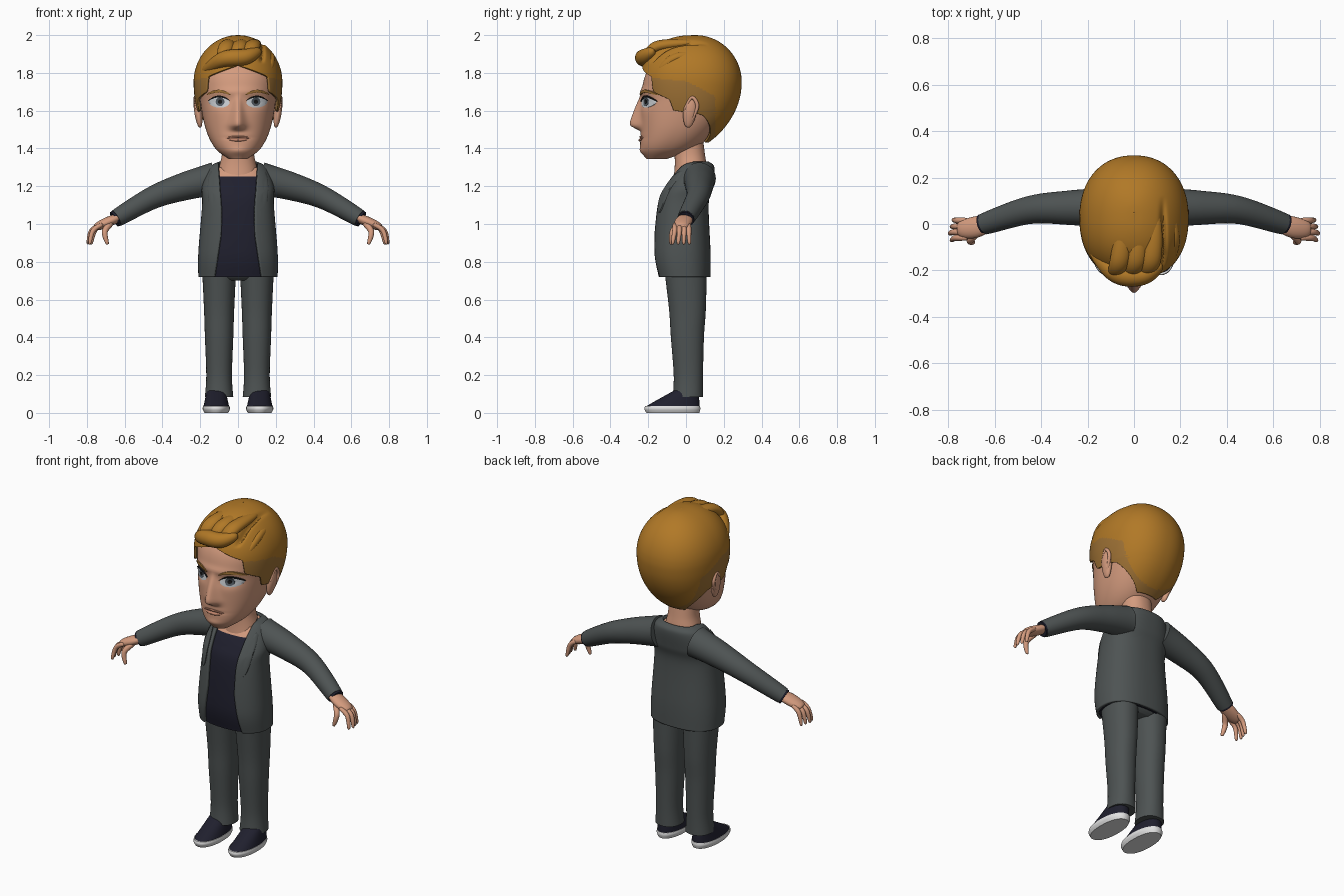
import bpy, bmesh, math
from mathutils import Vector
from mathutils.bvhtree import BVHTree

if "Cube" in bpy.data.objects:
    bpy.data.objects.remove(bpy.data.objects["Cube"])


def material(name, *rgb):
    mat = bpy.data.materials.new(name)
    mat.use_nodes = True
    mat.diffuse_color = (*rgb, 1)
    mat.node_tree.nodes["Principled BSDF"].inputs["Base Color"].default_value = (*rgb, 1)
    return mat


skin = material("skin", .66, .33, .21)
lip = material("lip", .5, .22, .14)
hair = material("hair", .44, .19, .02)
cropped_hair = material("cropped hair", .34, .165, .035)
cloth = material("grey cloth", .076, .087, .087)
navy = material("navy", .014, .014, .027)
white = material("sole white", .76, .76, .76)
eye_white = material("eye white", .62, .65, .68)
iris_grey = material("iris grey", .09, .11, .13)
black = material("black", .01, .01, .01)


def clip(value):
    return max(0, min(1, value))


def bell(value, middle, width):
    return math.exp(-((value - middle) / width) ** 2)


def spline(points, count):
    """Catmull-Rom samples through tuples of any length."""
    spans, samples = len(points) - 1, []
    for k in range(count):
        u = spans * k / (count - 1)
        i = min(int(u), spans - 1)
        f = u - i
        before, start = points[max(0, i - 1)], points[i]
        end, after = points[i + 1], points[min(spans, i + 2)]
        samples.append([b + f / 2 * (c - a + f * (2*a - 5*b + 4*c - d + f * (3*(b - c) + d - a)))
                        for a, b, c, d in zip(before, start, end, after)])
    return samples


def skinned(name, rings, mats, rule=None, wrap=True, caps=(True, True), mirror=False, solid=0):
    """Join rings of points into a smooth object and return a search tree of it."""
    bm = bmesh.new()
    rows = [[bm.verts.new(p) for p in ring] for ring in rings]
    size = len(rows[0])
    for low, high in zip(rows, rows[1:]):
        for j in range(size if wrap else size - 1):
            k = (j + 1) % size
            bm.faces.new((low[j], low[k], high[k], high[j]))
    if caps[0]:
        bm.faces.new(rows[0][::-1])
    if caps[1]:
        bm.faces.new(rows[-1])
    bmesh.ops.remove_doubles(bm, verts=bm.verts, dist=.00001)
    for face in bm.faces:
        face.smooth = True
        if rule:
            face.material_index = int(rule(face.calc_center_median()))
    tree = BVHTree.FromBMesh(bm)
    mesh = bpy.data.meshes.new(name)
    bm.to_mesh(mesh)
    bm.free()
    mesh.set_sharp_from_angle(angle=math.radians(50))
    for mat in mats:
        mesh.materials.append(mat)
    obj = bpy.data.objects.new(name, mesh)
    bpy.context.collection.objects.link(obj)
    if solid:
        modifier = obj.modifiers.new("thickness", "SOLIDIFY")
        modifier.thickness, modifier.offset = solid, -1
    if mirror:
        obj.modifiers.new("mirror", "MIRROR")
    return tree


def loft(name, table, mats, power=2.2, rings=40, segs=64, shift=0, gap=None, bend=None, **options):
    """Rows are height, half width, front y, back y; gap gives the angle left open in front."""
    def rounded(value):
        return math.copysign(abs(value) ** (2 / power), value)
    layers = []
    for z, half, front, back in spline(table, rings):
        half = max(half, .001)
        start = gap(z, half) if gap else 0
        layer = []
        for j in range(segs):
            turn = start + 2 * (math.pi - start) * j / (segs - 1 if gap else segs)
            p = Vector((shift + half * rounded(math.sin(turn)),
                        (front + back) / 2 - (back - front) / 2 * rounded(math.cos(turn)), z))
            layer.append(bend(p) if bend else p)
        layers.append(layer)
    caps = (False, False) if gap else (True, True)
    return skinned(name, layers, mats, wrap=not gap, caps=caps, **options)


def tube(name, path, mat, thick, thin, taper=0, wide=1, ref=(0, 1, 0), segs=20, rings=24, **options):
    """Tube whose radius runs from thick to thin; taper rounds off both ends."""
    points, layers = [Vector(p) for p in spline(path, rings)], []
    for i, p in enumerate(points):
        u = i / (rings - 1)
        radius = max(.0001, (thick + (thin - thick) * u) * abs(math.sin(math.pi * u)) ** taper)
        along = (points[min(i + 1, rings - 1)] - points[max(i - 1, 0)]).normalized()
        side = (Vector(ref) - along * along.dot(Vector(ref))).normalized()
        up = along.cross(side)
        turns = (2 * math.pi * j / segs for j in range(segs))
        layers.append([p + radius * (side * wide * math.cos(a) + up * math.sin(a)) for a in turns])
    skinned(name, layers, [mat], **options)


def plate(name, mat, base, x, z, width, height, arch=0, lean=0, lift=.004, bulge=0, mirror=True):
    """Thin oval or arched plate following the front of a base surface."""
    layers = []
    for scale, rise in ((1, -.003), (1, lift), (.8, lift), (.5, lift), (.02, lift)):
        layer = []
        for j in range(40):
            c, s = scale * math.cos(math.pi * j / 20), scale * math.sin(math.pi * j / 20)
            px, pz = x + width * c + lean * s, z + height * s + arch * (1 - c * c)
            hit = base.ray_cast(Vector((px, -2, pz)), Vector((0, 1, 0)))[0]
            layer.append((px, hit.y - rise - bulge * (1 - scale * scale), pz))
        layers.append(layer)
    skinned(name, layers, [mat], caps=(False, True), mirror=mirror)


# Head with sculpted nose, eye sockets, brow ridge, mouth crease and chin
def sculpt_face(p):
    x, z = p.x, p.z
    if p.y < 0:
        nose = .056 * clip((1.69 - z) / .15) * clip((z - 1.49) / .03)
        p.y -= nose * bell(x, 0, .018 + .02 * clip((1.66 - z) / .13))
        p.y += .015 * bell(abs(x), .095, .05) * bell(z, 1.645, .03)
        p.y -= .008 * bell(z, 1.7, .02) * bell(x, 0, .14)
        p.y += .006 * bell(z, 1.457, .008) * bell(x, 0, .06)
        p.y -= .008 * bell(z, 1.385, .02) * bell(x, 0, .05)
    return p


face = loft("head", [(1.345, .05, -.21, -.1), (1.4, .12, -.24, .05), (1.5, .17, -.24, .16),
                     (1.65, .2, -.24, .26), (1.8, .21, -.21, .26), (1.9, .13, -.12, .15),
                     (1.95, .02, 0, .06)], [skin], rings=100, segs=192, bend=sculpt_face)

# Face details
plate("eye", eye_white, face, .1, 1.645, .055, .029, lean=.005, bulge=.006)
plate("iris", iris_grey, face, .095, 1.647, .023, .023, lift=.01)
plate("pupil", black, face, .095, 1.647, .011, .011, lift=.012)
plate("upper_lash", black, face, .1, 1.65, .06, .005, arch=.025, lift=.009)
plate("eyebrow", cropped_hair, face, .103, 1.683, .065, .008, arch=.02, lift=.008)
plate("upper_lip", lip, face, 0, 1.455, .068, .006, arch=.006, bulge=.006, mirror=False)
plate("lower_lip", lip, face, 0, 1.45, .055, .009, arch=-.004, bulge=.007, mirror=False)

# Ears
tube("ear", [(.2, .01, 1.51), (.21, .02, 1.59), (.215, .03, 1.67)], skin, .018, .024,
     taper=.5, wide=1.7, mirror=True)
tube("ear_rim", [(.22, -.01, 1.6), (.225, .03, 1.67), (.225, .06, 1.62), (.21, .02, 1.53)],
     skin, .01, .01, taper=.3, ref=(1, 0, 0), segs=10, mirror=True)

# Hair cap: a dome that tucks in at the nape, open over the face, with a side parting
hairline = [(1.43, 150), (1.58, 105), (1.6, 72), (1.66, 67), (1.7, 44), (1.78, 41), (1.84, 0)]


def face_opening(z, half):
    for (low, first), (high, last) in zip(hairline, hairline[1:]):
        if z <= high:
            return math.radians(first + (last - first) * clip((z - low) / (high - low)))
    return 0


def dome_row(tilt):
    rise, reach = math.sin(tilt), max(0, math.cos(tilt))
    tuck = .09 * min(0, rise) ** 2
    return (1.75 + rise * (.25 if rise > 0 else .38), .235 * reach,
            .05 - .295 * reach ** .8, .05 + .245 * reach - tuck)


def part_hair(p):
    cut = bell(p.x, .125, .012) * clip((p.z - 1.85) / .05) * clip((.12 - p.y) / .15)
    return p + cut * Vector((0, .02, -.025))


def is_cropped(p):
    return p.y < .155 and p.z < 1.755 - .5 * max(0, p.y) - .1 * min(0, p.y)


loft("hair_cap", [dome_row(-1 + (1 + math.pi / 2) * k / 16) for k in range(17)],
     [hair, cropped_hair], rings=100, segs=160, rule=is_cropped, bend=part_hair,
     solid=.012, gap=face_opening)

# Swept quiff and combed locks
tube("quiff", [(.12, -.17, 1.92), (.04, -.22, 1.885), (-.08, -.21, 1.87), (-.19, -.1, 1.8)],
     hair, .045, .045, taper=.5)
for x in (.075, .01, -.06):
    tube("combed_lock", [(x - .03, -.22, 1.87), (x, -.15, 1.94), (x + .02, .05, 1.96)],
         hair, .03, .03, taper=.5, wide=1.4, ref=(1, 0, 0))
tube("side_lock", [(.165, -.15, 1.81), (.17, -.05, 1.88), (.15, .1, 1.9)], hair, .028, .025,
     taper=.5, ref=(1, 0, 0))

# Neck, shirt and bare upper chest
loft("neck", [(1.2, .12, -.07, .11), (1.3, .1, -.06, .11), (1.37, .085, -.06, .1),
              (1.45, .085, -.06, .09)], [skin], rings=16)
torso = [(.72, .21, -.16, .13), (.85, .21, -.18, .13), (1.1, .19, -.16, .12),
         (1.2, .19, -.12, .14), (1.3, .15, -.05, .15), (1.33, .1, -.01, .12)]
inner = [(z, half - .016, front + .016, back - .016) for z, half, front, back in torso[:-1]]
loft("shirt_and_chest", inner, [navy, skin], power=2.4, rings=90,
     rule=lambda p: p.z > 1.25 + .3 * max(0, abs(p.x) - .08))


# Open jacket with lapels
def coat_opening(z, half):
    width = .09 + .035 * clip((.95 - z) / .23) + .015 * clip((z - 1.1) / .2)
    return math.asin(min(.98, width / half) ** 1.2)


coat = loft("jacket", torso, [cloth], power=2.4, rings=60, segs=90, solid=.014, gap=coat_opening)
plate("lapel", cloth, coat, .135, 1.17, .025, .11, lean=.005, lift=.007)

# Sleeves and cuffs
tube("sleeve", [(.12, .07, 1.24), (.28, .07, 1.2), (.45, .06, 1.14), (.645, 0, 1.03)],
     cloth, .088, .046, segs=32, mirror=True)
tube("shirt_cuff", [(.62, .01, 1.045), (.655, 0, 1.025)], navy, .044, .043, rings=4, mirror=True)

# Hands
tube("palm", [(.62, .005, 1.04), (.69, -.015, 1.01), (.76, -.025, .98)], skin, .028, .026,
     taper=.3, wide=1.7, mirror=True)
for k, finger in enumerate(("little", "ring", "middle", "index")):
    y, curl = .015 - .025 * k, .008 * abs(k - 2)
    tube(finger + "_finger", [(.715, y, 1), (.775 - curl, y, .965), (.795 - curl, 1.2 * y, .89)],
         skin, .015, .011, taper=.25, segs=12, rings=16, mirror=True)
tube("thumb", [(.665, -.03, 1.01), (.705, -.07, .96), (.69, -.08, .89)], skin, .019, .012,
     taper=.25, segs=12, mirror=True)

# Trousers
loft("trouser_seat", [(.7, .13, -.08, .08), (.73, .18, -.11, .11), (.8, .18, -.12, .11)],
     [cloth], rings=12)
loft("trouser_leg", [(.085, .075, -.07, .09), (.2, .068, -.065, .09), (.4, .075, -.08, .095),
                     (.55, .08, -.09, .105), (.76, .09, -.115, .11)],
     [cloth], rings=50, segs=40, shift=.1, mirror=True)

# Shoes
loft("shoe_sole", [(0, .063, -.21, .07), (.02, .072, -.22, .076), (.036, .07, -.217, .074)],
     [white], rings=10, shift=.115, mirror=True)
loft("shoe_upper", [(.034, .068, -.213, .072), (.07, .06, -.15, .07), (.12, .05, -.06, .065)],
     [navy], rings=20, shift=.115, mirror=True)
